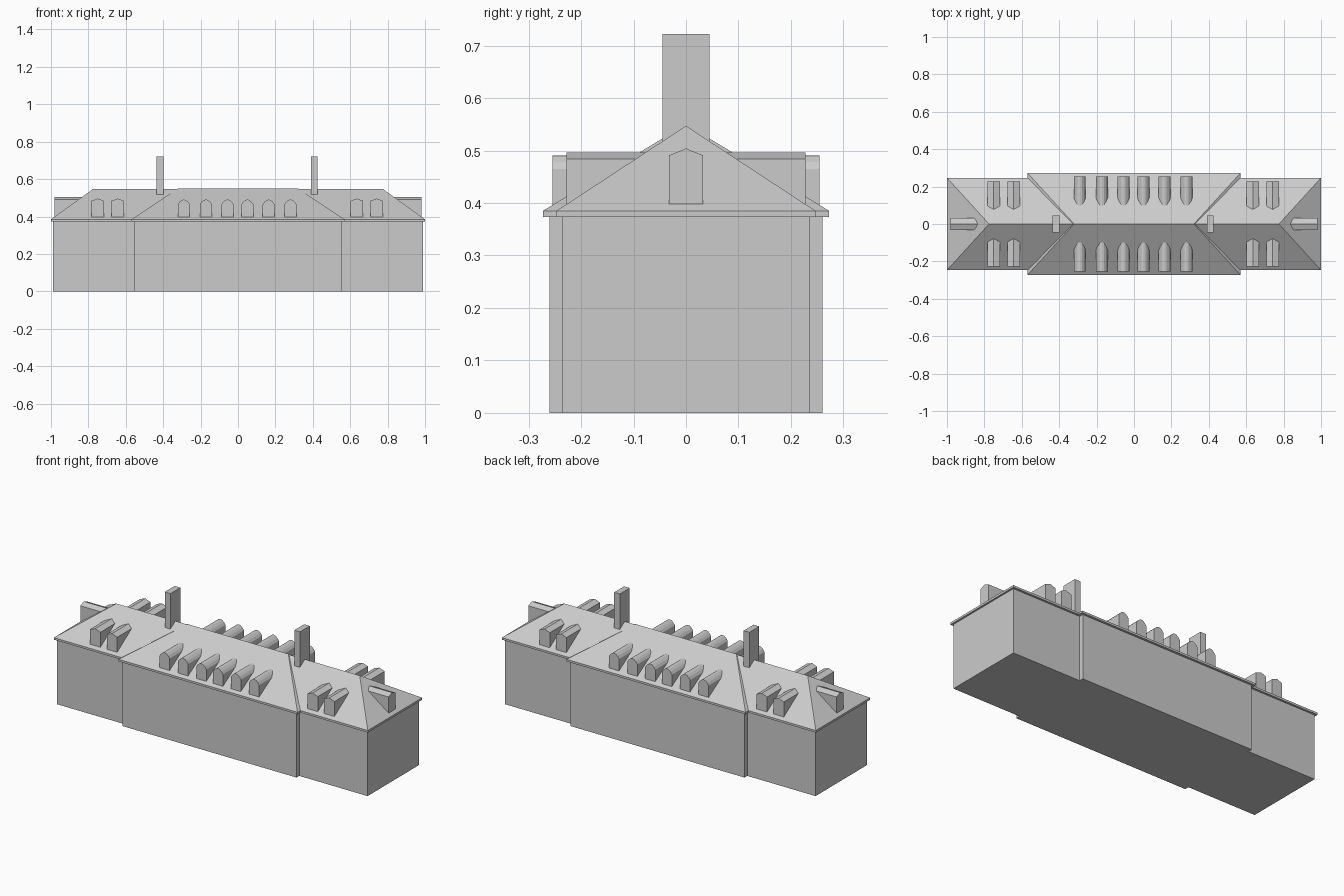
import bpy
import math
from mathutils import Matrix

if "Cube" in bpy.data.objects:
    bpy.data.objects.remove(bpy.data.objects["Cube"])

EAVE, RIDGE = 0.385, 0.549
RISE = RIDGE - EAVE


def make(name, verts, faces):
    me = bpy.data.meshes.new(name)
    me.from_pydata(verts, [], faces)
    me.update()
    ob = bpy.data.objects.new(name, me)
    bpy.context.collection.objects.link(ob)
    return ob


def box(name, x0, x1, y, z0, z1):
    v = [(a, b, c) for c in (z0, z1) for a, b in ((x0, -y), (x1, -y), (x1, y), (x0, y))]
    return make(name, v, [(3, 2, 1, 0), (4, 5, 6, 7), (0, 1, 5, 4),
                          (1, 2, 6, 5), (2, 3, 7, 6), (3, 0, 4, 7)])


def hip_roof(name, x, y, ridge_x, top):
    # eaves band with four sloping planes above it
    v = [(a, b, c) for c in (0.373, EAVE) for a, b in ((-x, -y), (x, -y), (x, y), (-x, y))]
    v += [(-ridge_x, 0, top), (ridge_x, 0, top)]
    return make(name, v, [(3, 2, 1, 0), (0, 1, 5, 4), (1, 2, 6, 5), (2, 3, 7, 6), (3, 0, 4, 7),
                          (4, 5, 9, 8), (5, 6, 9), (6, 7, 8, 9), (7, 4, 8)])


def dormer(name, half_profile, front, eave, run, across, angle):
    # prism facing -y whose back follows the roof slope, then turned to its side
    left = [(-u, z) for u, z in half_profile if u > 0]
    prof = left + [(u, z) for u, z in reversed(half_profile)]
    n = len(prof)
    v = [(u, -front, z) for u, z in prof]
    v += [(u, -min(front - 0.001, eave - run * (z - EAVE) / RISE - 0.003), z) for u, z in prof]
    f = [tuple(reversed(range(n))), tuple(range(n, 2 * n))]
    f += [(i, (i + 1) % n, n + (i + 1) % n, n + i) for i in range(n)]
    ob = make(name, v, f)
    # side dormers slide along x; end dormers stay on the centre line
    ob.data.transform(Matrix.Translation((across, 0, 0)) @ Matrix.Rotation(angle, 4, 'Z'))
    ob.data.update()
    return ob


# walls
box("wing_walls", -0.99, 0.99, 0.235, 0, 0.375)
box("central_walls", -0.555, 0.555, 0.26, 0, 0.376)

# roofs
hip_roof("wing_roof", 1.0, 0.247, 0.775, 0.547)
hip_roof("central_roof", 0.57, 0.273, 0.32, 0.55)

# chimneys
for side, cx in (("left", -0.417), ("right", 0.408)):
    box("chimney_" + side, cx - 0.018, cx + 0.018, 0.045, 0.5, 0.722)

# dormers on both long sides
arched = [(0.032, 0.393), (0.032, 0.465), (0.023, 0.478), (0.011, 0.488), (0, 0.491)]
gabled = [(0.033, 0.396), (0.033, 0.484), (0, 0.496)]
for side, angle in (("front", 0), ("back", math.pi)):
    for i, x in enumerate((-0.29, -0.172, -0.056, 0.05, 0.164, 0.281)):
        dormer(f"central_dormer_{side}_{i}", arched, 0.254, 0.273, 0.273, x, angle)
    for i, x in enumerate((-0.75, -0.643, 0.635, 0.741)):
        dormer(f"wing_dormer_{side}_{i}", gabled, 0.228, 0.247, 0.247, x, angle)

# dormers on the hipped ends
end_profile = [(0.032, 0.398), (0.032, 0.491), (0, 0.504)]
for side, angle in (("right", math.pi / 2), ("left", -math.pi / 2)):
    dormer("end_dormer_" + side, end_profile, 0.982, 1.0, 0.225, 0, angle)
